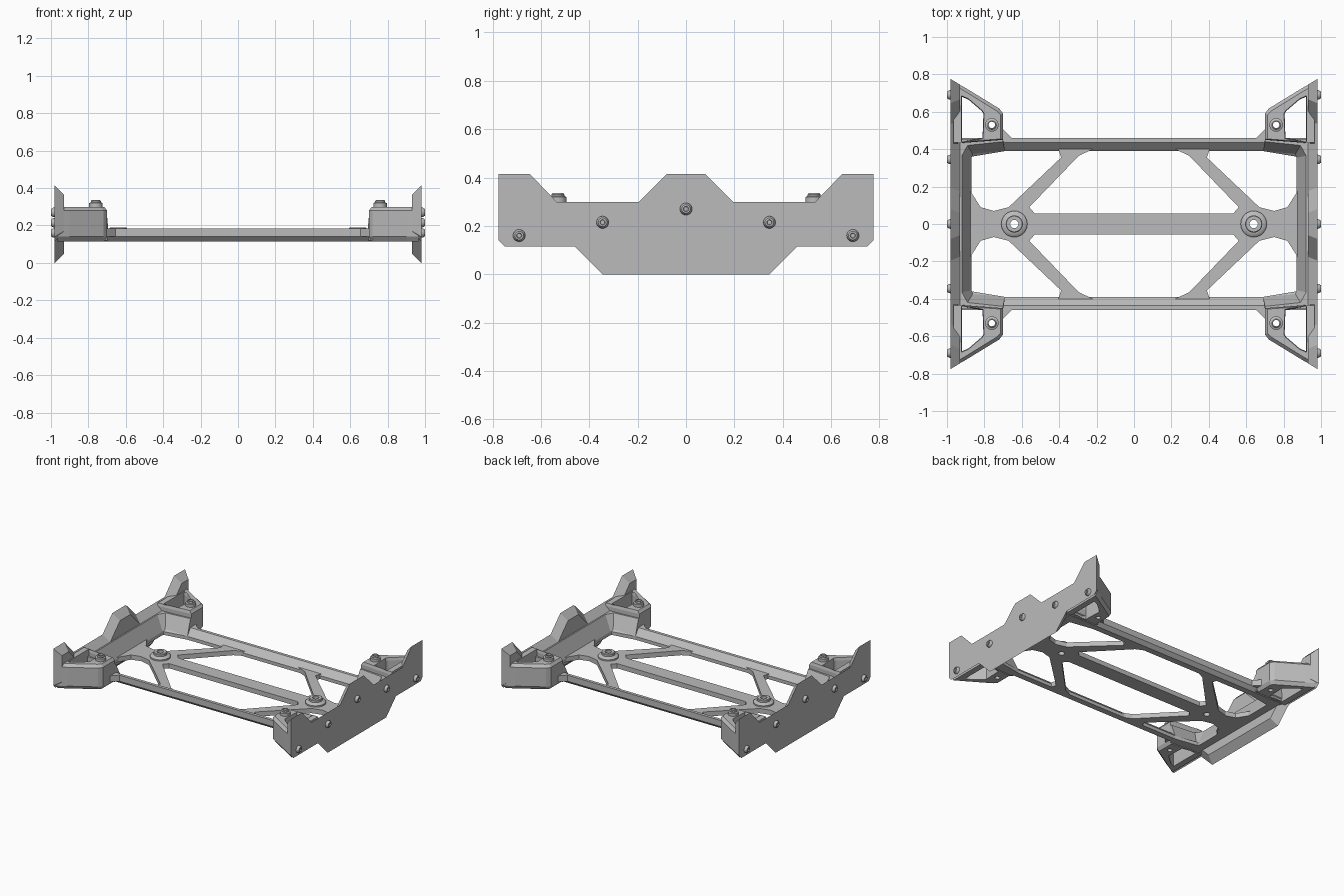
import bpy, bmesh, math
from mathutils import Matrix, Vector

cube = bpy.data.objects.get("Cube")
if cube:
    bpy.data.objects.remove(cube, do_unlink=True)

grey = bpy.data.materials.new("plain grey")
grey.use_nodes = True
grey.diffuse_color = (0.5, 0.5, 0.5, 1)
grey.node_tree.nodes["Principled BSDF"].inputs["Base Color"].default_value = (0.5, 0.5, 0.5, 1)


def finish(name, bm, mirror=(False, False), smooth=False):
    bmesh.ops.recalc_face_normals(bm, faces=bm.faces)
    mesh = bpy.data.meshes.new(name)
    bm.to_mesh(mesh)
    bm.free()
    mesh.materials.append(grey)
    ob = bpy.data.objects.new(name, mesh)
    bpy.context.collection.objects.link(ob)
    if smooth:
        bpy.ops.object.select_all(action='DESELECT')
        ob.select_set(True)
        bpy.context.view_layer.objects.active = ob
        bpy.ops.object.shade_smooth_by_angle(angle=math.radians(35))
    if any(mirror):
        add_mirror(ob, mirror)
    return ob


def add_mirror(ob, axes):
    m = ob.modifiers.new("mirror", 'MIRROR')
    m.use_axis = (axes[0], axes[1], False)


def loft(name, rings, ring_closed=False, mirror=(False, False), open_mid=False):
    """Skin equal-length loops; either cap both ends or join last to first."""
    bm = bmesh.new()
    loops = [[bm.verts.new(p) for p in r] for r in rings]
    n = len(loops[0])
    pairs = list(zip(loops, loops[1:]))
    if ring_closed:
        pairs.append((loops[-1], loops[0]))
    else:
        bm.faces.new(loops[0])
        bm.faces.new(loops[-1])
    for a, b in pairs:
        for i in range(n):
            j = (i + 1) % n
            bm.faces.new((a[i], a[j], b[j], b[i]))
    if open_mid:  # remove the walls lying on the mirror planes
        cut = [f for f in bm.faces for k in (0, 1) if all(abs(v.co[k]) < 1e-5 for v in f.verts)]
        bmesh.ops.delete(bm, geom=list(set(cut)), context='FACES')
    return finish(name, bm, mirror)


def level(points, z):
    return [(x, y, z) for x, y in points]


def scaled(points, center, k):
    return [(center[0] + (x - center[0]) * k, center[1] + (y - center[1]) * k) for x, y in points]


def lathe(name, profile, origin, axis=(0, 0, 1), sides=20, mirror=(False, False)):
    """Revolve (radius, height) pairs about an axis."""
    bm = bmesh.new()
    vs = [bm.verts.new((r, 0, h)) for r, h in profile]
    edges = [bm.edges.new(p) for p in zip(vs, vs[1:])]
    bmesh.ops.spin(bm, geom=vs + edges, cent=(0, 0, 0), axis=(0, 0, 1),
                   angle=math.tau, steps=sides, use_duplicate=False)
    bmesh.ops.remove_doubles(bm, verts=bm.verts, dist=1e-5)
    rot = Vector((0, 0, 1)).rotation_difference(Vector(axis)).to_matrix().to_4x4()
    bm.transform(Matrix.Translation(origin) @ rot)
    return finish(name, bm, mirror, True)


def drill(name, ob, x, y, radius, axes=(False, False)):
    bm = bmesh.new()
    bmesh.ops.create_cone(bm, cap_ends=True, segments=20, radius1=radius, radius2=radius,
                          depth=1, matrix=Matrix.Translation((x, y, 0)))
    cutter = finish(name, bm, axes)
    cutter.hide_render = True
    cutter.hide_viewport = True
    cutter.display_type = 'WIRE'
    b = ob.modifiers.new("hole", 'BOOLEAN')
    b.operation = 'DIFFERENCE'
    b.solver = 'EXACT'
    b.object = cutter


BOTH, SIDE = (True, True), (True, False)

# End plates with bevelled inner rim
outer = [(.08, .415), (.195, .30), (.535, .30), (.646, .415), (.775, .415),
         (.775, .14), (.75, .115), (.46, .115), (.345, 0)]
inner = [(.06, .365), (.175, .25), (.555, .25), (.667, .365), (.745, .365),
         (.745, .17), (.73, .165), (.44, .165), (.325, .05)]


def plate_loop(half, x):
    return [(x, y, z) for y, z in half] + [(x, -y, z) for y, z in reversed(half)]


loft("end_plate", [plate_loop(outer, .98), plate_loop(inner, .93)], mirror=SIDE)


# Frame rail ring, sloped on the inside and bevelled below
def around(a, b):
    q = [a, b]
    q += [(-x, y) for x, y in reversed(q)]
    return q + [(x, -y) for x, y in reversed(q)]


loft("frame_rail", [
    level(around((.93, .435), (.69, .435)), .115),
    level(around((.95, .46), (.70, .46)), .14),
    level(around((.95, .46), (.70, .46)), .185),
    level(around((.90, .41), (.69, .437)), .185),
    level(around((.87, .36), (.69, .39)), .14),
    level(around((.87, .36), (.69, .39)), .115)], ring_closed=True)


# Raised walls inside the end plates
def wall_loop(path):
    return path + [(x, -y) for x, y in reversed(path)]


low = wall_loop([(.95, .455), (.70, .455), (.69, .39), (.86, .37), (.87, .355)])
top = wall_loop([(.95, .455), (.70, .455), (.70, .44), (.89, .42), (.92, .365)])
loft("end_wall", [level(low, .12), level(low, .14), level(top, .25)], mirror=SIDE)

# Corner blocks with open pockets
block = [(.965, .763), (.90, .727), (.72, .617), (.70, .59), (.70, .45), (.965, .43)]
pocket = [(.92, .68), (.885, .665), (.815, .605), (.805, .59), (.81, .46), (.92, .44)]
crown = [(.965, .745), (.90, .707), (.735, .605), (.715, .585), (.715, .455), (.965, .435)]
rim = scaled(pocket, (.87, .56), 1.05)
corner = loft("corner_block", [
    level(crown, .115), level(block, .14), level(block, .28), level(crown, .30),
    level(rim, .30), level(pocket, .28), level(pocket, .115)], ring_closed=True)
drill("corner_hole_cutter", corner, .76, .53, .017)
add_mirror(corner, BOTH)

# Small gussets between rails and blocks
gusset = [(.72, .52), (.70, .505), (.65, .455), (.72, .44)]
loft("gusset", [level(gusset, .14), level(gusset, .185)], mirror=BOTH)

# Floor brace: centre beam, diagonals and flared feet
brace = [(0, 0), (.89, 0), (.89, .2), (.82, .09), (.75, .07), (.67, .09), (.39, .355),
         (.405, .40), (.22, .40), (.295, .365), (.56, .09), (.53, .055), (0, .055)]
floor = loft("floor_brace", [level(brace, .115), level(brace, .15)], mirror=BOTH, open_mid=True)
drill("hub_hole_cutter", floor, .64, 0, .022, SIDE)

# Hubs, corner bosses and plate rivets
lathe("hub", [(.022, -.034), (.022, .04), (.042, .04), (.046, .036), (.046, .022),
              (.062, .018), (.07, .01), (.07, -.01)], (.64, 0, .15), sides=28, mirror=SIDE)
lathe("corner_boss", [(.017, -.18), (.017, .036), (.022, .036), (.027, .03), (.027, .024),
                      (.036, .02), (.036, -.01)], (.76, .53, .30), mirror=BOTH)
for i, (y, z) in enumerate([(0, .27), (.345, .215), (-.345, .215), (.69, .16), (-.69, .16)]):
    lathe("plate_rivet_%d" % (i + 1),
          [(.026, -.005), (.025, .008), (.018, .019), (.011, .02), (.009, .012), (0, .012)],
          (.98, y, z), axis=(1, 0, 0), mirror=SIDE)
